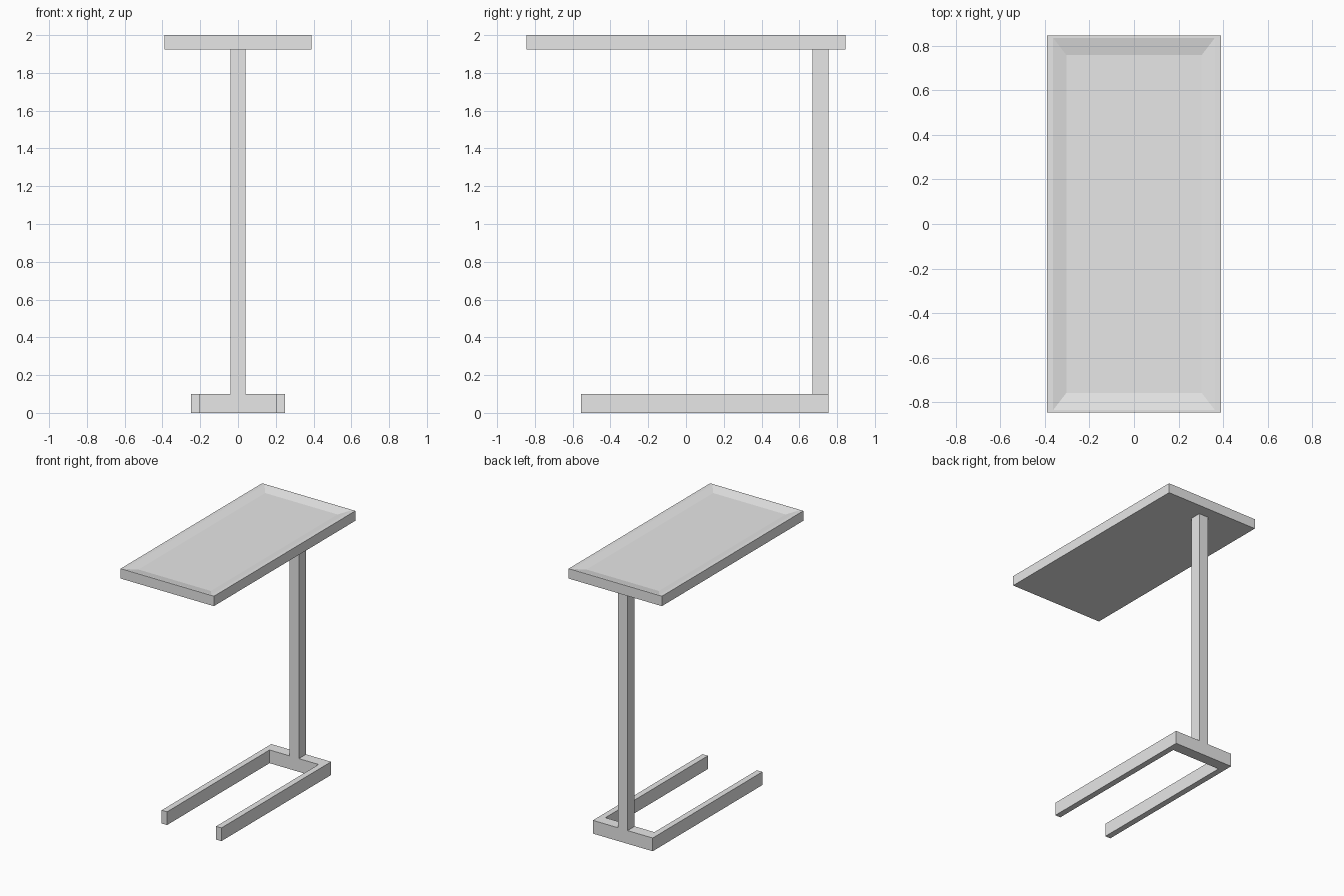
import bpy, bmesh

if "Cube" in bpy.data.objects:
    bpy.data.objects.remove(bpy.data.objects["Cube"])

grey = bpy.data.materials.new("light grey")
grey.diffuse_color = (0.8, 0.8, 0.8, 1)
grey.use_nodes = True
grey.node_tree.nodes["Principled BSDF"].inputs["Base Color"].default_value = grey.diffuse_color


def finish(name, bm):
    bmesh.ops.recalc_face_normals(bm, faces=bm.faces)
    mesh = bpy.data.meshes.new(name)
    bm.to_mesh(mesh)
    bm.free()
    mesh.materials.append(grey)
    obj = bpy.data.objects.new(name, mesh)
    bpy.context.collection.objects.link(obj)
    return obj


def prism(name, outline, z0, z1):
    """Extrude a flat outline from z0 up to z1."""
    bm = bmesh.new()
    face = bm.faces.new([bm.verts.new((x, y, z0)) for x, y in outline])
    ext = bmesh.ops.extrude_face_region(bm, geom=[face], use_keep_orig=True)
    for v in ext["geom"]:
        if isinstance(v, bmesh.types.BMVert):
            v.co.z = z1
    return finish(name, bm)


# Fork-shaped base: two runners joined by a bar at the back
half = [(0.25, 0.755), (0.25, -0.555), (0.205, -0.555), (0.205, 0.67)]
prism("base_fork", half + [(-x, y) for x, y in reversed(half)], 0, 0.10)

# Upright post, flush with the back bar
prism("post", [(-0.04, 0.67), (0.04, 0.67), (0.04, 0.755), (-0.04, 0.755)], 0.10, 1.925)

# Tray top: nested rectangles from the underside to the sunken floor
rings = [(0.39, 0.845, 1.925), (0.39, 0.845, 2.0),
         (0.363, 0.835, 2.0), (0.303, 0.757, 1.983)]
bm = bmesh.new()
loops = [[bm.verts.new((sx * x, sy * y, z))
          for sx, sy in ((-1, -1), (1, -1), (1, 1), (-1, 1))] for x, y, z in rings]
bm.faces.new(loops[0])
bm.faces.new(loops[-1])
for a, b in zip(loops, loops[1:]):
    for i in range(4):
        j = (i + 1) % 4
        bm.faces.new((a[i], a[j], b[j], b[i]))
finish("tray_top", bm)
